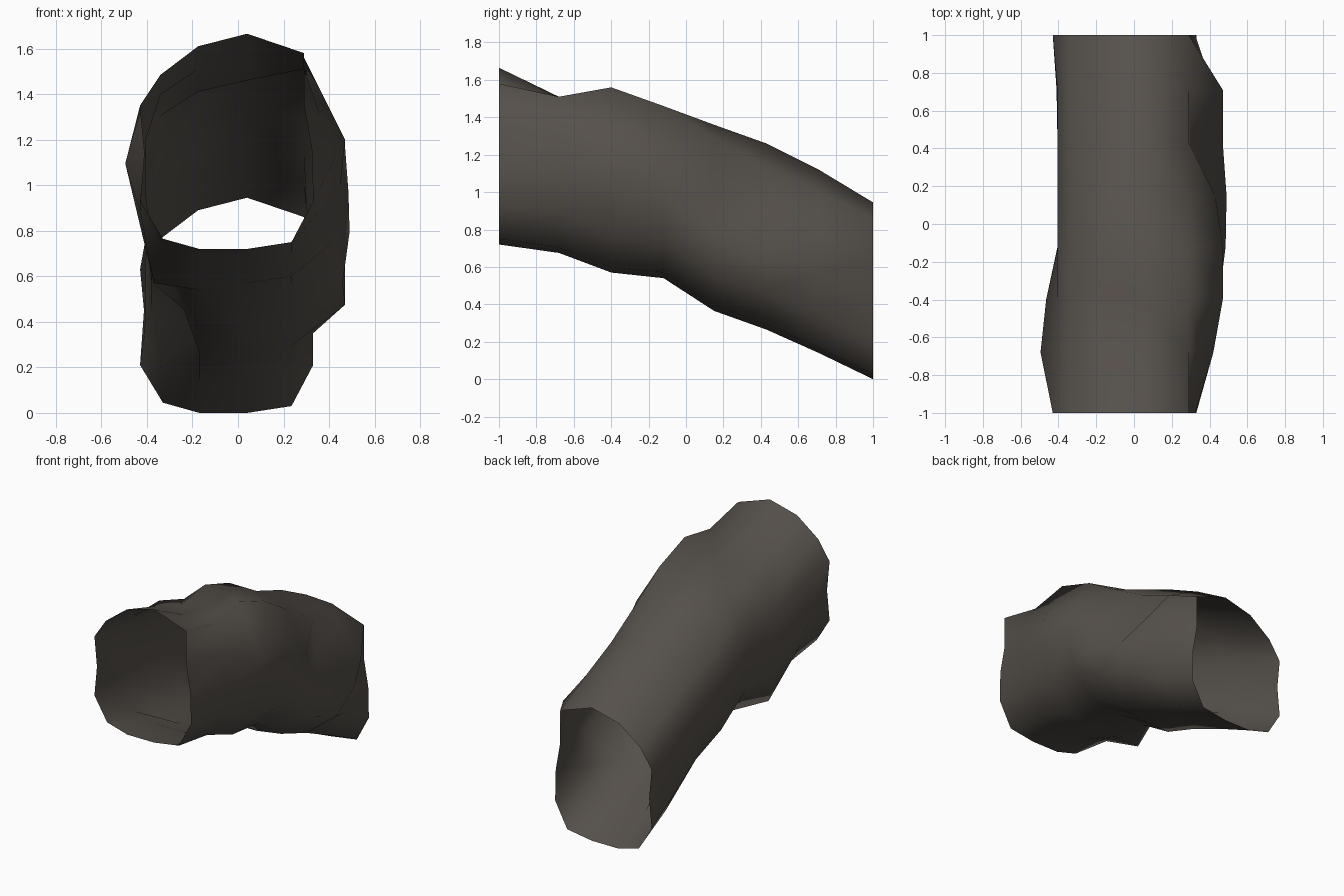
import bpy, bmesh, math

# Dark warm grey rock
rock = bpy.data.materials.new("dark_rock")
rock.diffuse_color = (0.092, 0.081, 0.070, 1)

# Cross-section of the open tunnel (x, height above its floor)
profile = [(-0.17, 0), (0.04, 0), (0.235, 0.03), (0.33, 0.21), (0.325, 0.43),
           (0.29, 0.63), (0.29, 0.86), (0.04, 0.945), (-0.175, 0.89),
           (-0.34, 0.765), (-0.43, 0.63), (-0.41, 0.42), (-0.43, 0.21),
           (-0.33, 0.045)]

# Rings along the path: y, floor z, {profile point: uneven x}, {profile point: uneven z}
rings = [
    (-1.00, 0.72, {}, {}),
    (-0.68, 0.675, {3: 0.36, 4: 0.42, 5: 0.36, 10: -0.42, 11: -0.495},
     {6: 1.51, 7: 1.51, 8: 1.51, 9: 1.40}),
    (-0.40, 0.57, {3: 0.38, 4: 0.45, 5: 0.47, 10: -0.405, 11: -0.465, 12: -0.42, 13: -0.37},
     {6: 1.56, 7: 1.46, 8: 1.41, 9: 1.40, 13: 0.57}),
    (-0.12, 0.54, {3: 0.42, 4: 0.485, 5: 0.47, 10: -0.405, 11: -0.405, 12: -0.38, 13: -0.25},
     {6: 1.46, 7: 1.46, 8: 1.45, 13: 0.57}),
    (0.15, 0.365, {3: 0.46, 4: 0.49, 5: 0.43, 10: -0.405, 11: -0.405, 12: -0.38, 13: -0.24},
     {6: 1.29, 7: 1.36, 8: 1.36, 13: 0.46}),
    (0.43, 0.265, {3: 0.47, 4: 0.47, 5: 0.30, 10: -0.405, 11: -0.405, 12: -0.38, 13: -0.155},
     {7: 1.26, 13: 0.37}),
    (0.71, 0.14, {4: 0.42, 5: 0.47, 10: -0.405, 11: -0.405, 12: -0.41, 13: -0.34},
     {7: 1.12, 13: 0.21}),
    (1.00, 0.00, {}, {}),
]

# Loft the rings into a thin open tube
bm = bmesh.new()
loops = []
for y, floor, xs, zs in rings:
    loops.append([bm.verts.new((xs.get(i, x), y, zs.get(i, floor + h)))
                  for i, (x, h) in enumerate(profile)])
n = len(profile)
for a, b in zip(loops, loops[1:]):
    for i in range(n):
        j = (i + 1) % n
        bm.faces.new((a[i], a[j], b[j], b[i]))

# Normals point away from the tube's axis
bmesh.ops.recalc_face_normals(bm, faces=bm.faces)
bm.faces.ensure_lookup_table()
bm.normal_update()
if bm.faces[0].normal.z > 0:
    bmesh.ops.reverse_faces(bm, faces=bm.faces)

mesh = bpy.data.meshes.new("cave_tunnel")
bm.to_mesh(mesh)
bm.free()
mesh.materials.append(rock)
tunnel = bpy.data.objects.new("cave_tunnel", mesh)
bpy.context.collection.objects.link(tunnel)
bpy.context.view_layer.objects.active = tunnel
tunnel.select_set(True)
bpy.ops.object.shade_smooth_by_angle(angle=math.radians(75))
